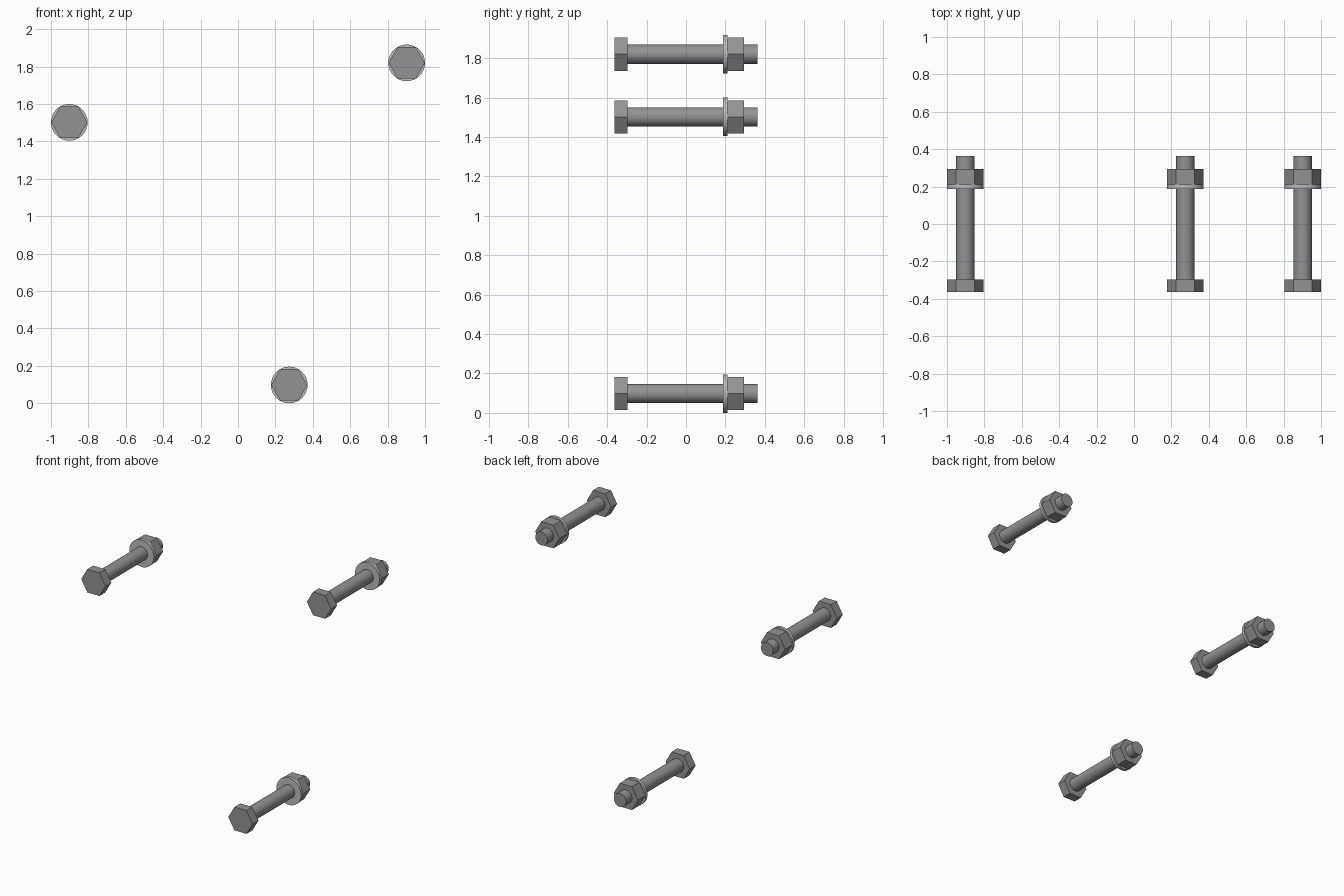
import bpy
import math

if "Cube" in bpy.data.objects:
    bpy.data.objects.remove(bpy.data.objects["Cube"])


def paint(name, grey):
    mat = bpy.data.materials.new(name)
    mat.diffuse_color = (grey, grey, grey, 1)
    mat.use_nodes = True
    mat.node_tree.nodes["Principled BSDF"].inputs["Base Color"].default_value = mat.diffuse_color
    return mat


DARK = paint("dark_steel", 0.29)
LIGHT = paint("light_steel", 0.5)


def rod(name, radius, y0, y1, x, z, sides, mat, smooth=False):
    """Solid cylinder or prism lying along y, with corners at +x and -x."""
    bpy.ops.mesh.primitive_cylinder_add(vertices=sides, radius=radius, depth=y1 - y0)
    ob = bpy.context.object
    ob.name = name
    # bake the orientation into the mesh: a corner on x, axis along y
    for v in ob.data.vertices:
        a, b, c = v.co
        v.co = (b, c, a)
    ob.location = (x, (y0 + y1) / 2, z)
    ob.data.materials.append(mat)
    if smooth:
        bpy.ops.object.shade_smooth_by_angle(angle=math.radians(30))
    return ob


def bolt(tag, x, z):
    rod(f"bolt_head_{tag}", 0.097, -0.363, -0.296, x, z, 6, DARK)
    rod(f"bolt_shank_{tag}", 0.0485, -0.296, 0.363, x, z, 32, DARK, True)
    rod(f"washer_{tag}", 0.098, 0.188, 0.21, x, z, 32, LIGHT, True)
    rod(f"nut_{tag}", 0.097, 0.21, 0.295, x, z, 6, DARK)


# Three identical bolts: left, upper right and lower
for tag, x, z in (("left", -0.902, 1.502),
                  ("right", 0.902, 1.82),
                  ("lower", 0.274, 0.098)):
    bolt(tag, x, z)
